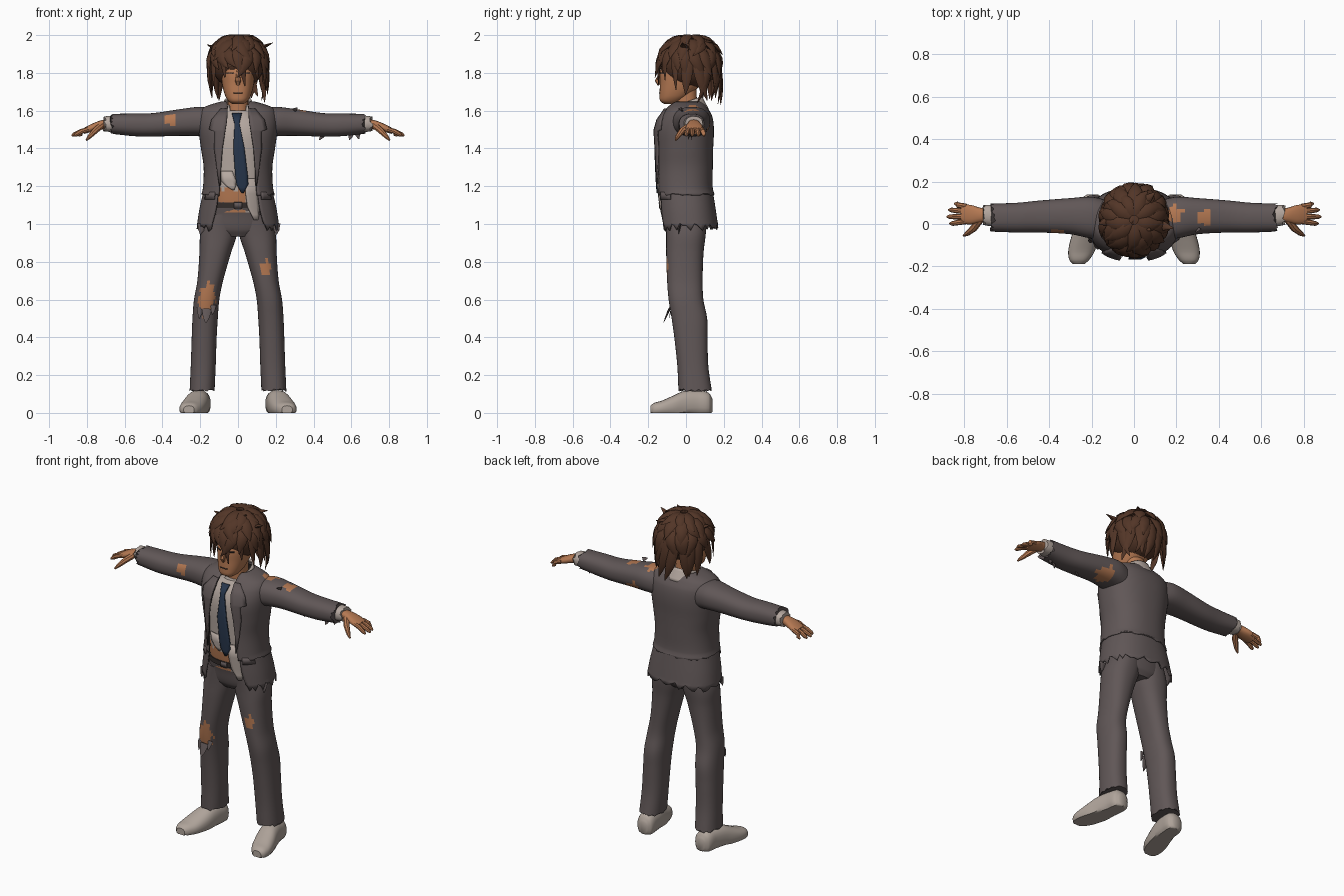
import bpy, bmesh, math, random
from mathutils import Vector, noise
random.seed(4)
P = 0.85  # squareness of cross-sections


def mat(name, *c):
    m = bpy.data.materials.new(name)
    m.diffuse_color = (*c, 1)
    return m


SUIT = mat("suit grey", .118, .095, .095)
DARK = mat("dark lining", .035, .027, .025)
SKIN = mat("skin", .46, .19, .085)
SHIRT = mat("shirt white", .46, .39, .35)
SHOE = mat("shoe beige", .43, .37, .325)
TIE = mat("tie blue", .02, .036, .07)
HAIR = mat("hair brown", .085, .036, .02)


def make(name, bm, *mats, thick=0):
    bmesh.ops.recalc_face_normals(bm, faces=bm.faces[:])
    me = bpy.data.meshes.new(name)
    bm.to_mesh(me)
    bm.free()
    ob = bpy.data.objects.new(name, me)
    bpy.context.collection.objects.link(ob)
    for m in mats:
        me.materials.append(m)
    if thick:
        s = ob.modifiers.new("thickness", 'SOLIDIFY')
        s.thickness, s.offset = thick, 0
    return ob


def at(K, s):
    """Smooth interpolation of the key sections K at position s."""
    s = min(max(s, K[0][0]), K[-1][0])
    i = max(j for j in range(len(K) - 1) if K[j][0] <= s)
    h = K[i + 1][0] - K[i][0]
    u = (s - K[i][0]) / h

    def tan(j, c):
        a, b = K[max(j - 1, 0)], K[min(j + 1, len(K) - 1)]
        return (b[c] - a[c]) / (b[0] - a[0]) * h
    return [(2*u**3 - 3*u*u + 1) * K[i][c] + (u**3 - 2*u*u + u) * tan(i, c)
            + (3*u*u - 2*u**3) * K[i + 1][c] + (u**3 - u*u) * tan(i + 1, c) for c in range(1, len(K[0]))]


def spow(v):
    return math.copysign(abs(v) ** P, v)


def loft(name, K, mats, axis=2, n=28, sub=5, sx=1, jag=(0, 0), thick=0, floor=None):
    """Skin of sections (pos, cu, cv, ru, rv[, front gap])."""
    bm, rings = bmesh.new(), []
    ss = [K[i][0] + (K[i + 1][0] - K[i][0]) * j / sub for i in range(len(K) - 1) for j in range(sub)] + [K[-1][0]]
    opened = len(K[0]) > 5
    for r, s in enumerate(ss):
        k = at(K, s)
        a0 = math.asin(min(.99, k[4] / k[2]) ** (1 / P)) if opened else 0
        j = jag[0] if r == 0 else jag[1] if r == len(ss) - 1 else 0
        ring = []
        for i in range(n):
            a = a0 + (2 * math.pi - 2 * a0) * i / (n - 1 if opened else n)
            u, v = k[0] + k[2] * spow(math.sin(a)), k[1] - k[3] * spow(math.cos(a))
            w = s + j * random.uniform(-1, 1)
            co = [(w, u, v), (u, w, v), (u, v, w)][axis]
            z = co[2] if floor is None else max(co[2], floor)
            ring.append(bm.verts.new((co[0] * sx, co[1], z)))
        rings.append(ring)
    for A, B in zip(rings, rings[1:]):
        for i in range(n - 1 if opened else n):
            bm.faces.new((A[i], A[(i + 1) % n], B[(i + 1) % n], B[i]))
    if not opened:
        bm.faces.new(rings[0])
        bm.faces.new(rings[-1])
    return make(name, bm, *mats, thick=thick)


def panel(name, K, rows, m, off=.01, sides=(1,), thick=.006):
    """Thin plate of rows (z, x0, x1) laid on the front of a loft."""
    bm = bmesh.new()
    for sx in sides:
        grid = []
        for z, x0, x1 in rows:
            k = at(K, z)
            line = []
            for i in range(5):
                x = x0 + (x1 - x0) * i / 4
                q = min(abs(x - k[0]) / k[2], .98) ** (2 / P)
                line.append(bm.verts.new((x * sx, k[1] - k[3] * (1 - q) ** (P / 2) - off, z)))
            grid.append(line)
        for A, B in zip(grid, grid[1:]):
            for i in range(4):
                bm.faces.new((A[i], A[i + 1], B[i + 1], B[i]))
    return make(name, bm, m, thick=thick)


def sweep(bm, pts, rad, n=6, flat=1, up=(0, 0, 1)):
    pts, rings = [Vector(p) for p in pts], []
    for i, p in enumerate(pts):
        t = pts[min(i + 1, len(pts) - 1)] - pts[max(i - 1, 0)]
        side = t.cross(Vector(up)).normalized()
        nrm = side.cross(t).normalized()
        rings.append([bm.verts.new(p + rad[i] * (side * math.cos(2*math.pi*j/n) + nrm * flat * math.sin(2*math.pi*j/n)))
                      for j in range(n)])
    for A, B in zip(rings, rings[1:]):
        for j in range(n):
            bm.faces.new((A[j], A[(j + 1) % n], B[(j + 1) % n], B[j]))
    bm.faces.new(rings[0])
    bm.faces.new(rings[-1])


def tear(ob, spots):
    """Show skin where faces lie in ragged spots (x, y, z, radius)."""
    for f in ob.data.polygons:
        for x, y, z, r in spots:
            d = f.center - Vector((x, y, z))
            d.z *= .65
            if d.length < r * (1 + .5 * noise.noise(f.center * 45)):
                f.material_index = 1


# Jacket: open body, flared ragged skirt, lapels
JACKET = [(1.155, 0, -.005, .19, .152, .1), (1.19, 0, -.01, .182, .148, .097), (1.3, 0, -.01, .178, .148, .095),
          (1.4, 0, -.01, .192, .15, .09), (1.5, 0, -.008, .205, .152, .07), (1.57, 0, 0, .205, .135, .058),
          (1.61, 0, .005, .185, .108, .055), (1.63, 0, .008, .14, .09, .055), (1.645, 0, .01, .085, .075, .06)]
jacket = loft("jacket_body", JACKET, (SUIT, SKIN), n=48, jag=(.006, 0), thick=.008)
tear(jacket, [(.18, .04, 1.61, .035)])
SKIRT = [(.985, 0, .012, .215, .155, .14), (1.08, 0, .003, .2, .15, .115), (1.2, 0, -.008, .172, .142, .1)]
loft("jacket_skirt", SKIRT, (SUIT,), n=52, jag=(.024, 0), thick=.008)
panel("lapels", JACKET, [(1.61, .055, .09), (1.55, .058, .14), (1.5, .066, .152), (1.49, .068, .125),
                         (1.4, .082, .125), (1.3, .09, .112), (1.2, .093, .098)], SUIT, .012, (1, -1), .008)
panel("pocket_flaps", SKIRT, [(1.17, .12, .168), (1.13, .125, .175)], SUIT, .012, (1, -1), .008)

# Shirt with torn belly, collar, loose tail and tie
TORSO = [(1.06, 0, -.005, .15, .12), (1.15, 0, -.008, .155, .128), (1.3, 0, -.01, .16, .135),
         (1.45, 0, -.01, .17, .138), (1.53, 0, -.005, .16, .125), (1.6, 0, 0, .075, .085)]
shirt = loft("shirt", TORSO, (SHIRT, SKIN), n=60, sub=7)
for f in shirt.data.polygons:
    if f.center.x < .035 and f.center.z < 1.2 + .022 * math.sin(95 * f.center.x):
        f.material_index = 1
panel("shirt_tail", TORSO, [(1.24, .035, .1), (1.16, .04, .105), (1.09, .05, .112), (1.05, .07, .11), (1.02, .085, .105)],
      SHIRT, .012)
panel("shirt_tatter", TORSO, [(1.28, -.09, -.03), (1.23, -.09, -.01), (1.2, -.06, -.012), (1.18, -.03, -.02)], SHIRT, .006)
collar = loft("shirt_collar", [(1.565, 0, 0, .1, .118, .03), (1.645, 0, .01, .07, .072, .045)], (SHIRT,), thick=.008)
for v in collar.data.vertices:
    v.co.z += .35 * v.co.y
panel("tie", TORSO, [(1.585, -.032, .02), (1.545, -.022, .01), (1.53, -.018, .008), (1.4, -.025, .034), (1.25, -.014, .052),
                     (1.21, -.008, .054), (1.195, .0, .045), (1.165, .018, .03)], TIE, .014, thick=.01)

# Trousers: hips, belt, legs
HIPS = [(.935, 0, 0, .1, .085), (.97, 0, 0, .165, .106), (1.05, 0, -.003, .166, .118), (1.1, 0, -.005, .16, .128),
        (1.12, 0, -.005, .158, .126)]
loft("trouser_hips", HIPS, (SUIT,))
loft("belt", [(1.085, 0, -.005, .164, .131), (1.115, 0, -.005, .163, .133)], (DARK,), sub=1)
panel("belt_buckle", HIPS, [(1.115, -.02, .02), (1.083, -.02, .02)], SUIT, .01)
LEG = [(.12, .19, .048, .066, .088), (.25, .184, .036, .066, .082), (.4, .179, .026, .066, .088),
       (.5, .174, .018, .067, .094), (.6, .166, .0, .067, .092), (.7, .147, -.006, .068, .094),
       (.85, .12, -.006, .084, .099), (.95, .102, 0, .097, .105), (1.05, .085, 0, .08, .11)]
SHOES = [(-.188, .26, .016, .028, .022), (-.17, .258, .018, .046, .034), (-.13, .248, .022, .062, .042),
         (-.07, .232, .03, .066, .06), (-.01, .216, .044, .062, .072), (.06, .203, .05, .056, .07),
         (.12, .197, .045, .05, .062), (.14, .195, .04, .025, .035)]
ARM = [(.12, .02, 1.53, .09, .078), (.2, .03, 1.542, .098, .078), (.3, .037, 1.538, .085, .071),
       (.45, .035, 1.525, .075, .062), (.55, .03, 1.525, .07, .06), (.665, .03, 1.53, .066, .053)]
for side, sx in (("left", 1), ("right", -1)):
    leg = loft(side + "_trouser_leg", LEG, (SUIT, SKIN), n=36, sx=sx, jag=(.007, 0))
    tear(leg, [(.15, -.1, .77, .026), (-.165, -.09, .6, .05)])
    loft(side + "_shoe", SHOES, (SHOE,), axis=1, n=24, sub=4, sx=sx, floor=0)
    # Sleeve, cuff and hand
    arm = loft(side + "_sleeve", ARM, (SUIT, SKIN), axis=0, n=36, sx=sx, jag=(0, .014))
    tear(arm, [(.19, .045, 1.61, .036), (.335, .035, 1.605, .034), (.29, .08, 1.47, .055), (-.36, -.04, 1.55, .024)])
    loft(side + "_cuff", [(.62, .035, 1.53, .05, .043), (.68, .04, 1.53, .05, .042), (.705, .042, 1.53, .047, .04)],
         (SHIRT,), axis=0, n=24, sx=sx, jag=(0, .01))
    loft(side + "_palm", [(.66, .042, 1.53, .032, .025), (.72, .042, 1.525, .034, .025), (.77, .044, 1.51, .046, .022),
                          (.815, .047, 1.493, .044, .016)], (SKIN,), axis=0, n=16, sx=sx)
    bm = bmesh.new()
    for y0, y1, x1 in ((.083, .095, .845), (.059, .066, .873), (.035, .034, .88), (.012, .002, .868)):
        sweep(bm, [(.79 * sx, y0, 1.502), (.83 * sx, (y0 + y1) / 2, 1.49), ((x1 - .012) * sx, y1, 1.474), (x1 * sx, y1, 1.466)],
              [.013, .013, .011, .005], 8)
    sweep(bm, [(.725 * sx, .02, 1.52), (.755 * sx, -.02, 1.495), (.785 * sx, -.045, 1.463), (.803 * sx, -.055, 1.444)],
          [.018, .017, .012, .005], 8)
    make(side + "_fingers", bm, SKIN)

# Hanging strips of torn cloth
bm = bmesh.new()
for a, b, w in (((-.165, -.088, .55), (-.17, -.12, .475), .028), ((-.2, -.075, .56), (-.205, -.09, .5), .018),
                ((-.13, -.08, .57), (-.135, -.1, .52), .016), ((.6, .02, 1.48), (.59, .01, 1.445), .016),
                ((.63, .03, 1.485), (.64, .03, 1.45), .016), ((-.19, -.06, 1.0), (-.2, -.07, .945), .025),
                ((.2, -.03, 1.0), (.205, -.04, .945), .025), ((.45, .03, 1.47), (.43, .03, 1.445), .012),
                ((.31, -.02, 1.605), (.29, -.04, 1.61), .014)):
    a, b = Vector(a), Vector(b)
    sweep(bm, [a, a.lerp(b, .6), b], [w, w * .6, .002], 6, .25, (0, 1, .3))
make("torn_strips", bm, SUIT)

# Head and face
loft("neck", [(1.5, 0, .0, .062, .065), (1.6, 0, .0, .056, .06), (1.72, 0, -.005, .055, .06)], (SKIN,), n=20)
HEAD = [(1.635, 0, -.085, .03, .03), (1.65, 0, -.08, .05, .056), (1.68, 0, -.06, .068, .08), (1.74, 0, -.03, .084, .108),
        (1.8, 0, -.015, .09, .122), (1.86, 0, 0, .09, .115), (1.93, 0, .01, .065, .09)]
loft("head", HEAD, (SKIN,), n=32)
bm = bmesh.new()
sweep(bm, [(0, -.128, 1.815), (0, -.138, 1.785), (0, -.15, 1.757), (0, -.142, 1.737)], [.008, .011, .015, .009], 8, 1, (0, -1, 0))
make("nose", bm, SKIN)
panel("eyebrows", HEAD, [(1.83, .02, .065), (1.82, .018, .06)], HAIR, .003, (1, -1), .005)
panel("eyes", HEAD, [(1.803, .025, .058), (1.797, .023, .06)], DARK, .002, (1, -1), .004)
panel("mouth", HEAD, [(1.696, -.024, .024), (1.692, -.024, .024)], DARK, .002, thick=.004)

# Hair: scalp cap and tiers of swept locks
bm = bmesh.new()
bmesh.ops.create_uvsphere(bm, u_segments=28, v_segments=16, radius=1)
for v in bm.verts:
    v.co = Vector((v.co.x * .14, .02 + v.co.y * .155, 1.85 + v.co.z * .135))


def scalp(a, p, k):
    h = math.sin(min(p, 1.65)) * k
    z = .14 * k * math.cos(p) if p < math.pi / 2 else -.2 * (p - math.pi / 2)
    return Vector((.142 * h * math.sin(a), .02 - .15 * h * math.cos(a), min(1.85 + z, 1.995)))


def lock(a, p0, p1, tip, w, swirl):
    p0, p1 = math.radians(p0), math.radians(p1)
    pts = [scalp(a + swirl * t * t, p0 + (p1 - p0) * t, 1 + .1 * math.sin(2.2 * t) + (tip - 1.08) * t ** 3)
           for t in (0, .2, .4, .6, .8, 1)]
    up = pts[2] - Vector((0, .02, 1.84))
    sweep(bm, pts, [w * .7, w, w, w * .85, w * .5, .002], 6, .45, up)


for count, p0, p1, w in ((9, 8, 58, .034), (14, 28, 82, .036), (18, 58, 104, .034), (20, 80, 138, .031)):
    for i in range(count):
        a = 2 * math.pi * (i + random.uniform(-.3, .3)) / count
        front = math.cos(a)
        if p0 == 80 and front > .3:
            continue
        end = p1 + random.uniform(-8, 8) - (9 * front if p0 == 80 else 0)
        tip = random.uniform(1.02, 1.12) if p0 == 80 else random.uniform(1.1, 1.24)
        lock(a, p0, end, tip, w, random.uniform(-.45, .45))
# Long fringe locks and upright tufts
for a, p1 in ((.1, 124), (-.55, 112), (.65, 116), (1.05, 130), (-1.05, 130)):
    lock(a, 50, p1, 1.14, .024, random.uniform(-.1, .2))
for x, y, tx, ty, tz in ((.02, 0, .08, -.03, 2.0), (-.03, 0, -.07, -.02, 1.985), (0, .05, -.02, .0, 1.99),
                         (.1, 0, .185, -.02, 1.96), (-.1, .02, -.165, .0, 1.95), (.03, .09, .1, .15, 1.965)):
    r = Vector((x, y, 1.94 if abs(x) < .05 else 1.9))
    t = Vector((tx, ty, tz))
    sweep(bm, [r, r.lerp(t, .5) + Vector((0, 0, .012)), t], [.03, .021, .002], 6, .5)
make("hair", bm, HAIR)

bpy.ops.object.select_all(action='SELECT')
bpy.context.view_layer.objects.active = bpy.data.objects["head"]
bpy.ops.object.shade_smooth_by_angle(angle=math.radians(40))
